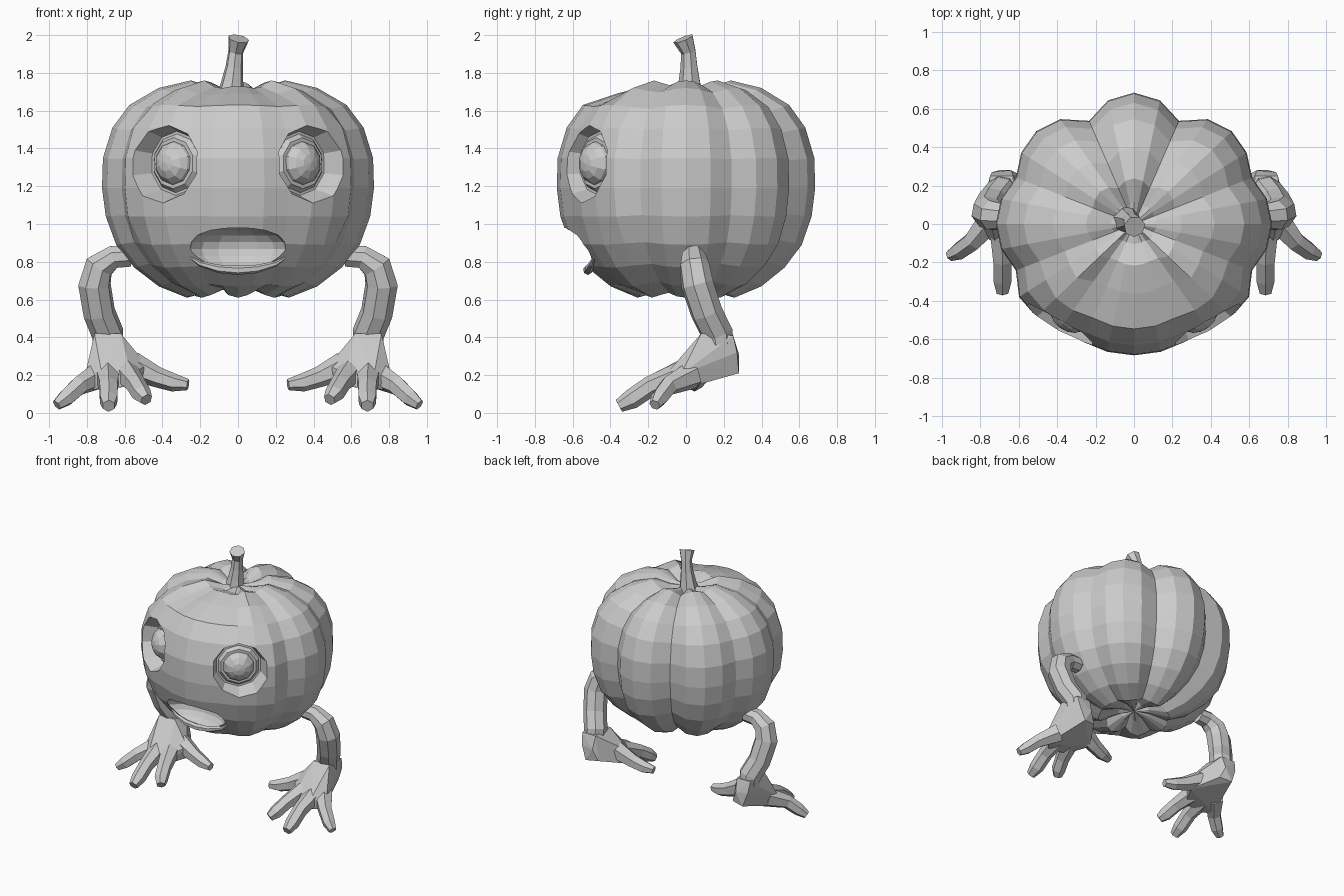
import bpy, bmesh, math
from mathutils import Vector, Matrix

if "Cube" in bpy.data.objects:
    bpy.data.objects.remove(bpy.data.objects["Cube"])

mat = bpy.data.materials.new("plain grey")
mat.diffuse_color = (0.6, 0.6, 0.6, 1)
mat.use_nodes = True
mat.node_tree.nodes["Principled BSDF"].inputs["Base Color"].default_value = mat.diffuse_color


def finish(bm, name):
    bmesh.ops.recalc_face_normals(bm, faces=bm.faces[:])
    me = bpy.data.meshes.new(name)
    bm.to_mesh(me)
    bm.free()
    me.materials.append(mat)
    ob = bpy.data.objects.new(name, me)
    bpy.context.collection.objects.link(ob)
    return ob


def loft(bm, rings):
    """Skin neighbouring rings of equal vertex count."""
    for a, b in zip(rings, rings[1:]):
        n = len(a)
        for i in range(n):
            bm.faces.new((a[i], a[(i + 1) % n], b[(i + 1) % n], b[i]))


def tube(name, pts, radii, sides=6):
    pts = [Vector(p) for p in pts]
    bm = bmesh.new()
    rings, q, last = [], None, None
    for i, p in enumerate(pts):
        t = (pts[min(i + 1, len(pts) - 1)] - pts[max(i - 1, 0)]).normalized()
        q = t.to_track_quat('Z', 'Y') if q is None else last.rotation_difference(t) @ q
        last = t
        rings.append([bm.verts.new(p + q @ Vector((radii[i] * math.cos(a), radii[i] * math.sin(a), 0)))
                      for a in (2 * math.pi * (k + .5) / sides for k in range(sides))])
    loft(bm, rings)
    bm.faces.new(rings[0])
    bm.faces.new(rings[-1])
    return finish(bm, name)


def ball(name, matrix, u=10, v=8):
    bm = bmesh.new()
    bmesh.ops.create_uvsphere(bm, u_segments=u, v_segments=v, radius=1, matrix=matrix)
    return finish(bm, name)


def cone(name, matrix, r1, r2, depth):
    bm = bmesh.new()
    bmesh.ops.create_cone(bm, cap_ends=True, segments=10, radius1=r1, radius2=r2, depth=depth, matrix=matrix)
    return finish(bm, name)


def cut(target, cutter):
    cutter.hide_render = True
    m = target.modifiers.new("cut", 'BOOLEAN')
    m.operation, m.solver, m.object = 'DIFFERENCE', 'EXACT', cutter
    bpy.context.view_layer.objects.active = target
    bpy.ops.object.modifier_apply(modifier=m.name)
    bpy.data.objects.remove(cutter)


# Pumpkin body: eight lobes, shallow at the sides, merged into one wide lobe across the face
profile = [(.12, .65), (.27, .61), (.42, .67), (.55, .77), (.645, .89), (.70, 1.04), (.72, 1.19),
           (.715, 1.35), (.665, 1.51), (.575, 1.63), (.42, 1.72), (.25, 1.76), (.12, 1.72)]
bm = bmesh.new()
rings = []
for r, z in profile:
    ring = []
    for k in range(32):
        a = 2 * math.pi * k / 32
        depth = (0, .04, .15, .04)[k % 4]
        if k in (1, 2, 3, 13, 14, 15, 17, 18, 30, 31):
            depth *= .5
        if 20 < k < 28 and z > .65:
            depth = depth * .2 + (.09 if z > 1.7 else 0)
        if k in (19, 20, 28, 29) and 1 < z < 1.6:
            depth = 0
        s = 1 - depth
        ring.append(bm.verts.new((r * s * math.cos(a), .95 * r * s * math.sin(a),
                                  1.19 + (z - 1.19) * (1 - depth * .6))))
    rings.append(ring)
loft(bm, rings)
for ring, z in ((rings[0], .67), (rings[-1], 1.70)):
    c = bm.verts.new((0, 0, z))
    for i in range(32):
        bm.faces.new((ring[i], ring[(i + 1) % 32], c))
pumpkin = finish(bm, "pumpkin_body")

# Eye sockets, eye rings and eyeballs
for s, side in ((1, "left"), (-1, "right")):
    d = Vector((.61 * s, -.79, .03)).normalized()
    rot = d.to_track_quat('Z', 'Y').to_matrix().to_4x4()
    surf = Vector((.40 * s, -.555, 1.325))
    at = lambda t: Matrix.Translation(surf + d * t) @ rot
    cut(pumpkin, cone("socket_cutter", at(-.02), .17, .25, .2))
    cone(side + "_eye_ring", at(-.115), .168, .135, .04)
    ball(side + "_eyeball", at(-.115) @ Matrix.Diagonal((.12, .12, .095, 1)))

# Mouth cavity and lower lip
cut(pumpkin, ball("mouth_cutter", Matrix.Translation((0, -.58, .867)) @ Matrix.Diagonal((.27, .17, .122, 1)), 16, 10))
xs = [-.25, -.2, -.1, 0, .1, .2, .25]
tube("lower_lip", [(x, -.52 + .5 * x * x, .855 - .1 * math.sqrt(1 - (x / .265) ** 2)) for x in xs],
     [.006, .014, .022, .025, .022, .014, .006], 6)

# Stem
tube("stem", [(-.04, .02, 1.67), (-.03, .02, 1.75), (-.02, .018, 1.83), (-.012, .014, 1.91), (.003, -.014, 1.981)],
     [.075, .06, .047, .041, .057], 7)

# Arms, palms and fingers
fingers = {
    "thumb": ([(.56, .08, .25), (.43, .06, .19), (.34, .045, .16), (.265, .03, .15)], [.075, .055, .048, .03]),
    "index_finger": ([(.59, -.02, .21), (.54, -.17, .15), (.51, -.25, .10), (.485, -.29, .07)], [.07, .054, .052, .034]),
    "middle_finger": ([(.69, -.03, .20), (.685, -.19, .14), (.685, -.29, .072), (.685, -.355, .037)], [.07, .055, .053, .035]),
    "outer_finger": ([(.74, .03, .20), (.84, -.09, .145), (.91, -.14, .08), (.96, -.165, .042)], [.075, .053, .048, .03]),
}
palm = [(.62, .08, .42), (.76, .08, .42), (.63, .25, .41), (.75, .25, .41),
        (.60, .26, .22), (.70, .28, .21), (.64, .28, .31), (.74, .27, .32),
        (.81, -.03, .20), (.79, -.04, .12), (.72, -.11, .20), (.72, -.11, .13),
        (.57, -.09, .21), (.57, -.09, .14), (.48, .04, .25), (.48, .07, .16)]
for s, side in ((1, "left"), (-1, "right")):
    flip = lambda pts: [(x * s, y, z) for x, y, z in pts]
    tube(side + "_arm", flip([(.57, .04, .83), (.66, .04, .825), (.735, .045, .775), (.76, .06, .68),
                              (.735, .11, .53), (.69, .165, .42), (.69, .175, .36)]),
         [.06, .065, .082, .088, .086, .086, .08], 8)
    bm = bmesh.new()
    for p in flip(palm):
        bm.verts.new(p)
    bmesh.ops.convex_hull(bm, input=bm.verts[:])
    bmesh.ops.dissolve_limit(bm, angle_limit=.05, verts=bm.verts[:], edges=bm.edges[:])
    finish(bm, side + "_palm")
    for name, (pts, radii) in fingers.items():
        tube(side + "_" + name, flip(pts), radii)
